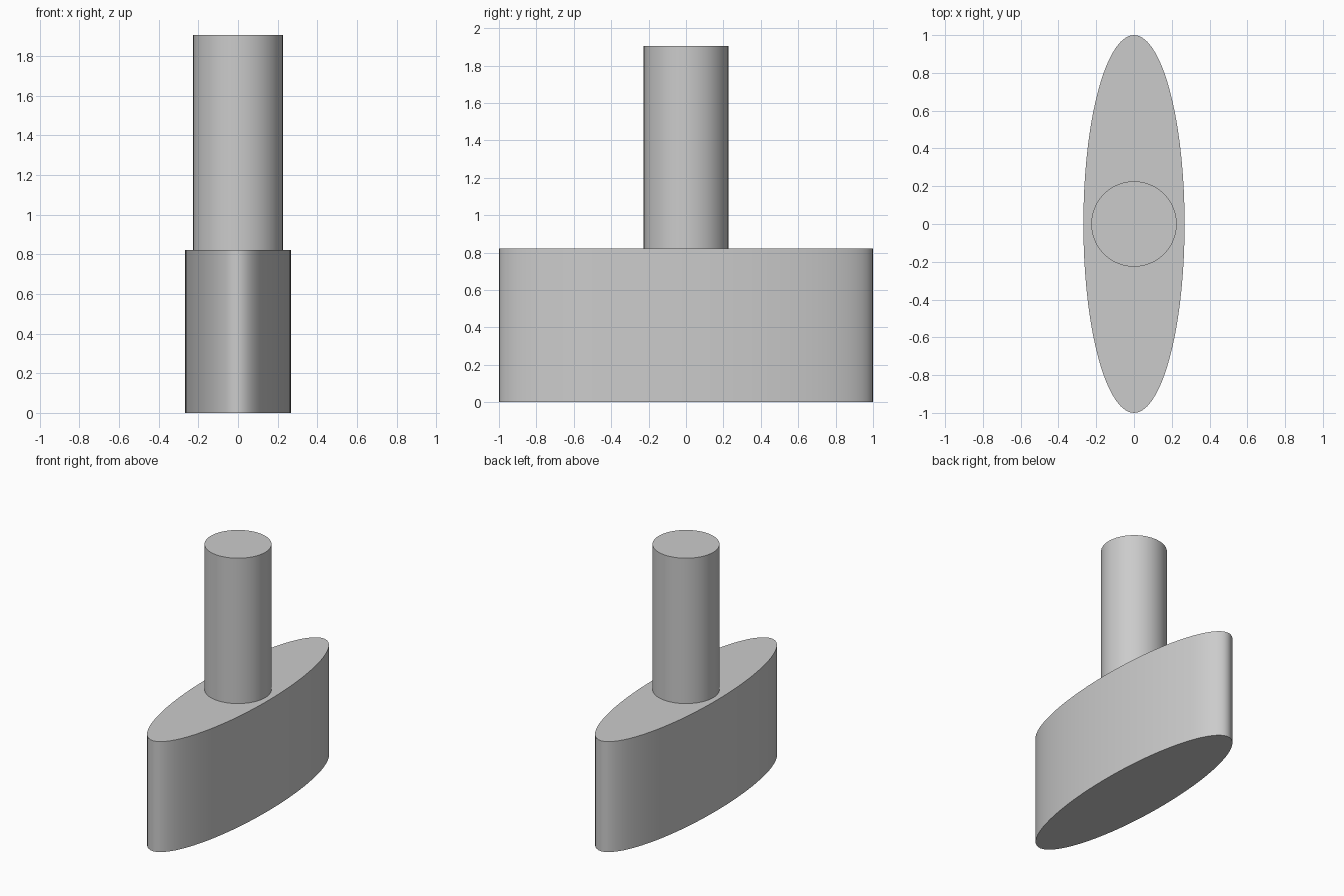
import bpy
import math

cube = bpy.data.objects.get("Cube")
if cube:
    bpy.data.objects.remove(cube, do_unlink=True)

# Single plain grey
GREY = (0.6, 0.6, 0.6, 1.0)
grey = bpy.data.materials.new("plain grey")
grey.use_nodes = True
grey.diffuse_color = GREY
grey.node_tree.nodes["Principled BSDF"].inputs["Base Color"].default_value = GREY


def pillar(name, rx, ry, z0, z1, sides):
    """Upright elliptical cylinder with smooth sides and sharp rims."""
    bpy.ops.mesh.primitive_cylinder_add(
        vertices=sides, radius=1, depth=1, location=(0, 0, (z0 + z1) / 2))
    obj = bpy.context.object
    obj.name = name
    obj.scale = (rx, ry, z1 - z0)
    bpy.ops.object.transform_apply(location=False, rotation=False, scale=True)
    bpy.ops.object.shade_smooth_by_angle(angle=math.radians(40))
    obj.data.materials.append(grey)
    return obj


BASE_TOP = 0.823

# Elliptical base block
pillar("base", 0.268, 1.0, 0, BASE_TOP, 72)

# Round post standing on the base
pillar("post", 0.226, 0.226, BASE_TOP, 1.906, 64)
